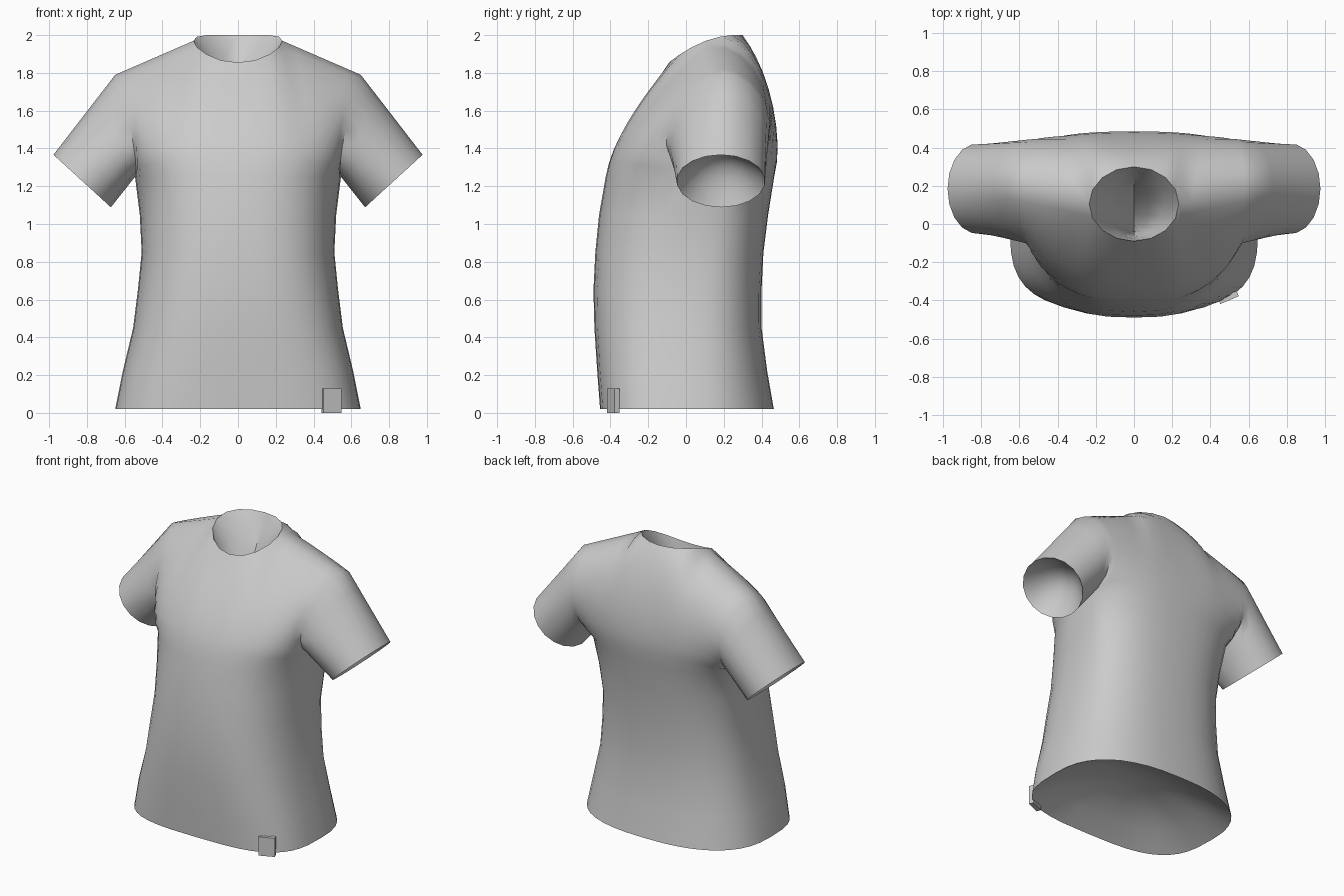
import bpy, bmesh
from math import sin, cos, pi
from mathutils import Vector, Matrix

cube = bpy.data.objects.get("Cube")
if cube:
    bpy.data.objects.remove(cube)

cloth = bpy.data.materials.new("grey cloth")
cloth.use_nodes = True
GREY = (0.6, 0.6, 0.6, 1)
cloth.diffuse_color = GREY
cloth.node_tree.nodes["Principled BSDF"].inputs["Base Color"].default_value = GREY

COLS, ROWS, NECK = 20, 9, 0.4      # panel columns, yoke rows, neck share of width

# Body rings: height, half width, front y, back y, side seam y, front roundness
RINGS = [(0.02, 0.65, -0.455, 0.465, 0.0, 0.62), (0.22, 0.61, -0.47, 0.43, 0.0, 0.64),
         (0.45, 0.555, -0.485, 0.40, 0.02, 0.68), (0.65, 0.53, -0.49, 0.40, 0.04, 0.72),
         (0.85, 0.51, -0.48, 0.41, 0.07, 0.75), (1.05, 0.52, -0.46, 0.435, 0.11, 0.78),
         (1.25, 0.545, -0.425, 0.467, 0.15, 0.8)]


def body_point(ring, u, back):
    z, w, yf, yb, ys, p = ring
    if back:
        p = 0.8
    a = abs(u) * pi / 2
    x = w * sin(a) ** p * (1 if u > 0 else -1)
    return Vector((x, ys + ((yb if back else yf) - ys) * max(cos(a), 0) ** p, z))


def neck_point(a, back):
    t = cos(a) if back else -cos(a)
    return Vector((0.235 * sin(a), 0.105 + 0.195 * t, 1.97 + 0.0725 * t - 0.0425 * t * t))


def top_point(u, back):
    if abs(u) <= NECK + 1e-6:
        return neck_point(u / NECK * pi / 2, back)
    s = 1 if u > 0 else -1
    tip = Vector((0.65 * s, 0.2, 1.79))
    return neck_point(s * pi / 2, back).lerp(tip, (abs(u) - NECK) / (1 - NECK))


def yoke_point(u, t, back):
    """Cubic from the chest up to the neck and shoulder line."""
    lo, hi = body_point(RINGS[-1], u, back), top_point(u, back)
    f = min(abs(u) / NECK, 1)
    g = max(abs(u) - NECK, 0) / (1 - NECK)
    low = Vector((lo.x - 0.03 * u ** 3, 0.53 + 0.1 * u * u if back else -0.385 + 0.03 * u * u,
                  1.48 - 0.17 * u * u))
    if back:
        high = Vector((hi.x, 0.42, hi.z - 0.16 + 0.18 * f))
    else:
        high = hi + Vector((0, -0.13 - 0.03 * f - 0.03 * g, -0.2 + 0.08 * f + 0.11 * g))
    high.x += 0.25 * (lo.x - hi.x)
    s = 1 - t
    return lo * s ** 3 + low * 3 * s * s * t + high * 3 * s * t * t + hi * t ** 3


def skin(bm, grid, closed=False):
    rows = [[bm.verts.new(p) for p in row] for row in grid]
    n = len(rows[0])
    for a, b in zip(rows, rows[1:]):
        for i in range(n if closed else n - 1):
            j = (i + 1) % n
            bm.faces.new((a[i], a[j], b[j], b[i]))


def bowl(bm, loop, depth):
    """Hollow lining that closes an opening."""
    mid = sum(loop, Vector()) / len(loop)
    skin(bm, [[mid.lerp(p, s) + depth * (1 - s * s) for p in loop] for s in (1, 0.75, 0.5, 0.25, 0)], True)


def finish(name, bm, angle):
    bmesh.ops.remove_doubles(bm, verts=bm.verts[:], dist=0.0005)
    bmesh.ops.recalc_face_normals(bm, faces=bm.faces[:])
    mesh = bpy.data.meshes.new(name)
    bm.to_mesh(mesh)
    bm.free()
    mesh.materials.append(cloth)
    ob = bpy.data.objects.new(name, mesh)
    bpy.context.collection.objects.link(ob)
    bpy.ops.object.select_all(action="DESELECT")
    ob.select_set(True)
    bpy.context.view_layer.objects.active = ob
    bpy.ops.object.shade_smooth_by_angle(angle=angle)


# Shirt: front and back panels joined at the side seams and shoulders
bm = bmesh.new()
us = [-1 + 2 * i / COLS for i in range(COLS + 1)]
for back in (False, True):
    grid = [[body_point(r, u, back) for u in us] for r in RINGS]
    grid += [[yoke_point(u, k / ROWS, back) for u in us] for k in range(1, ROWS + 1)]
    skin(bm, grid)
    # Neck lining: folds down to a crease along the middle
    rim = [top_point(u, back) for u in us if abs(u) <= NECK + 1e-6]
    crease = []
    for p in rim:
        t = (p.y - 0.105) / 0.195
        crease.append(Vector((0, 0.12 + 0.17 * t, 1.64 + 0.34 * t)))
    skin(bm, [[p.lerp(c, k / 3) for p, c in zip(rim, crease)] for k in range(4)])

# Hem lining
hem = [body_point(RINGS[0], u, False) for u in us]
hem += [body_point(RINGS[0], u, True) for u in us[-2:0:-1]]
bowl(bm, hem, Vector((0, 0, 0.2)))

# Short sleeves: tubes from each armhole to an oval cuff
slope = Vector((0.152, 0, 0.139))
for s in (-1, 1):
    hole = [yoke_point(s, k / ROWS, False) for k in range(ROWS + 1)]
    hole += [yoke_point(s, k / ROWS, True) for k in range(ROWS - 1, 0, -1)]
    cuff = []
    for i in range(2 * ROWS):
        a = pi * i / ROWS
        p = Vector((0.825, 0.185, 1.2275)) - slope * cos(a)
        p.y -= 0.235 * sin(a)
        cuff.append(Vector((p.x * s, p.y, p.z)))
    skin(bm, [[h.lerp(c, t / 4) for h, c in zip(hole, cuff)] for t in range(5)], True)
    bowl(bm, cuff, Vector((-0.1 * s, 0, 0.11)))
finish("shirt", bm, 0.8)

# Small folded tab on the hem
bm = bmesh.new()
place = Matrix.Translation((0.495, -0.385, 0.065)) @ Matrix.Rotation(0.4, 4, "Z")
bmesh.ops.create_cube(bm, size=1, matrix=place @ Matrix.Diagonal((0.105, 0.03, 0.13, 1)))
finish("hem_tab", bm, 0.5)
